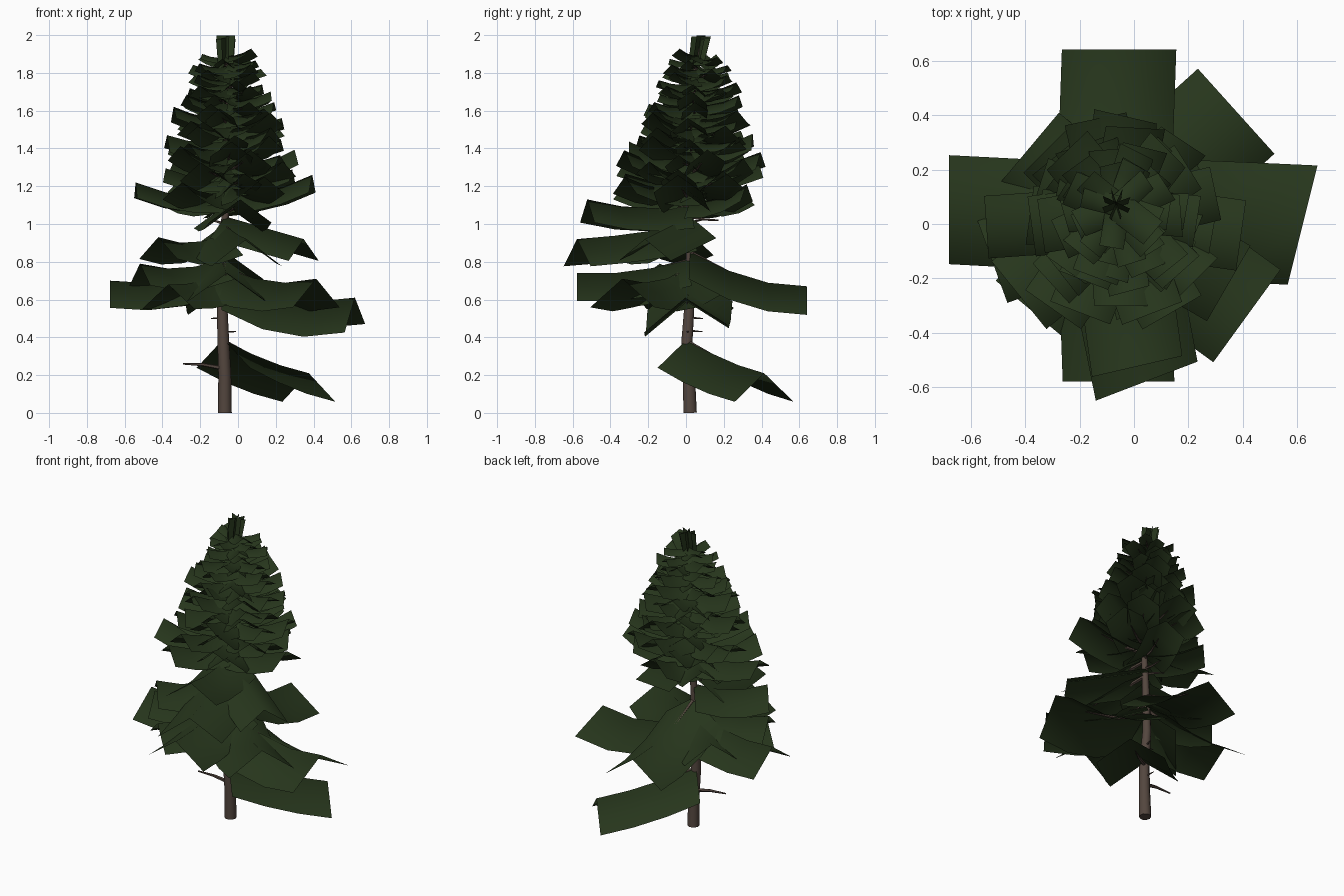
import bpy, bmesh, math, random
from mathutils import Vector

if "Cube" in bpy.data.objects:
    bpy.data.objects.remove(bpy.data.objects["Cube"])

random.seed(7)


def material(name, col):
    m = bpy.data.materials.new(name)
    m.diffuse_color = (*col, 1)
    m.use_nodes = True
    m.node_tree.nodes["Principled BSDF"].inputs["Base Color"].default_value = m.diffuse_color
    return m


GREEN = material("needle green", (0.0195, 0.036, 0.0115))
BARK = material("bark brown", (0.088, 0.062, 0.049))

# trunk centre line: z, x, y, radius
TRUNK = [(0, -.07, .022, .037), (.2, -.07, .015, .034), (.38, -.078, .005, .031),
         (.6, -.085, .02, .027), (.9, -.075, .022, .022), (1.2, -.06, .022, .017),
         (1.5, -.055, .035, .012), (1.75, -.055, .055, .008), (1.93, -.06, .07, .003)]


def trunk_at(z):
    for a, b in zip(TRUNK, TRUNK[1:]):
        if z <= b[0]:
            t = (z - a[0]) / (b[0] - a[0])
            return Vector((a[1] + t * (b[1] - a[1]), a[2] + t * (b[2] - a[2]), z))
    return Vector((TRUNK[-1][1], TRUNK[-1][2], z))


def finish(bm, name, mat, angle):
    me = bpy.data.meshes.new(name)
    bm.to_mesh(me)
    bm.free()
    me.materials.append(mat)
    for p in me.polygons:
        p.use_smooth = True
    me.set_sharp_from_angle(angle=math.radians(angle))
    ob = bpy.data.objects.new(name, me)
    bpy.context.collection.objects.link(ob)


def tube(bm, pts, radii, sides):
    rings = []
    for i, p in enumerate(pts):
        d = (pts[min(i + 1, len(pts) - 1)] - pts[max(i - 1, 0)]).normalized()
        u = d.cross(Vector((0, 1, 0)) if abs(d.z) > .8 else Vector((0, 0, 1))).normalized()
        v = d.cross(u)
        rings.append([bm.verts.new(p + radii[i] * (u * math.cos(a) + v * math.sin(a)))
                      for a in (2 * math.pi * k / sides for k in range(sides))])
    for r, s in zip(rings, rings[1:]):
        for k in range(sides):
            j = (k + 1) % sides
            bm.faces.new((r[k], r[j], s[j], s[k]))
    bm.faces.new(rings[0][::-1])
    bm.faces.new(rings[-1])


def frond(leaf, wood, az, z0, z1, length, width, sag, twist=0, roll=0):
    """Roof-folded needle card running out from the trunk, with its branch below."""
    base, rows, path = trunk_at(z0), [], []
    for i in range(4):
        t = i / 3
        a = math.radians(az)
        out = Vector((math.cos(a), math.sin(a), 0))
        b = math.radians(az + twist * t)
        side = Vector((-math.sin(b), math.cos(b), 0))
        c = base + out * length * t
        c.z = z0 + (z1 - z0) * t - sag * 4 * t * (1 - t)
        path.append(c - Vector((0, 0, .012)))
        h = width / 2
        drop = Vector((0, 0, .36 * width))
        lift = Vector((0, 0, roll * h))
        rows.append([leaf.verts.new(p) for p in
                     (c - side * h - drop - lift, c, c + side * h - drop + lift)])
    for r, s in zip(rows, rows[1:]):
        for k in range(2):
            leaf.faces.new((r[k], s[k], s[k + 1], r[k + 1]))
    r = .006 + .012 * length
    tube(wood, path[:3], [r, r * .7, r * .2], 5)


# trunk
bm = bmesh.new()
tube(bm, [Vector((x, y, z)) for z, x, y, r in TRUNK], [t[3] for t in TRUNK], 10)
finish(bm, "trunk", BARK, 50)

# large lower boughs: azimuth, z at trunk, z at tip, length, width, sag, twist, roll
BOUGHS = [
    (42, .39, .21, .61, .42, .02, 0, 0),
    (-2, .73, .61, .70, .45, .07, -12, .1),
    (88, .86, .67, .62, .42, .05, 2, 0),
    (177, .77, .70, .60, .40, .04, 3, 0),
    (-88, .82, .74, .60, .41, .03, -2, 0),
    (-79, 1.0, .92, .61, .40, .01, 10, 0),
    (-82, 1.10, 1.13, .55, .34, .03, 5, 0),
    (-30, 1.04, .92, .48, .32, .00, 0, 0),
    (-36, .78, .71, .61, .42, .05, 0, 0),
    (219, .95, .93, .45, .32, .04, 0, 0),
    (200, .82, .79, .47, .32, .04, 0, 0),
    (140, .80, .72, .40, .34, .04, 0, 0),
    (-130, .74, .68, .45, .36, .02, 0, 0),
]
leaf, wood = bmesh.new(), bmesh.new()
for b in BOUGHS:
    frond(leaf, wood, *b)
finish(leaf, "lower_boughs", GREEN, 85)

# mid boughs that rise toward the tip, then a dense spiral up to the crown
leaf = bmesh.new()
for az, z0, z1, ln, w in ((184, 1.14, 1.22, .48, .23), (-8, 1.15, 1.26, .46, .26),
                          (-60, 1.19, 1.25, .40, .25), (75, 1.12, 1.21, .31, .25),
                          (135, 1.14, 1.19, .36, .25), (235, 1.17, 1.22, .41, .25),
                          (30, 1.2, 1.28, .35, .24)):
    frond(leaf, wood, az, z0, z1, ln, w, .03)
N = 74
for i in range(N):
    t = i / (N - 1)
    z = 1.21 + .68 * t
    ln = (.39 - .23 * t) * random.uniform(.82, 1.08)
    frond(leaf, wood, i * 137.5 + random.uniform(-15, 15), z,
          z + ln * random.uniform(.08, .3), ln, ln * random.uniform(.52, .7),
          ln * .07, random.uniform(-10, 10), random.uniform(-.15, .15))
finish(leaf, "upper_boughs", GREEN, 85)

# crossed upright cards at the tip
leaf = bmesh.new()
for k in range(4):
    a = math.radians(20 + 45 * k)
    s = Vector((math.cos(a), math.sin(a), 0)) * .055
    lo, hi = Vector((-.065, .055, 1.85)), Vector((-.065, .08, 1.98 + .006 * k))
    leaf.faces.new([leaf.verts.new(p) for p in (lo - s * .8, lo + s * .8, hi + s, hi - s)])
finish(leaf, "crown_tip", GREEN, 30)

# bare twigs: azimuth, z, length, rise
for az, z, ln, rise in ((185, .235, .22, .025), (100, .44, .08, -.01), (70, .51, .08, -.01),
                        (0, .43, .07, 0), (180, .51, .06, -.01), (85, 1.04, .15, -.02),
                        (150, 1.0, .12, .02), (95, .28, .08, .01)):
    a, p = math.radians(az), trunk_at(z)
    d = Vector((math.cos(a), math.sin(a), 0)) * ln
    r = .004 + .04 * ln
    tube(wood, [p, p + d * .5 + Vector((0, 0, rise * .8)), p + d + Vector((0, 0, rise))],
         [r, r * .7, r * .35], 5)
finish(wood, "branches", BARK, 50)
